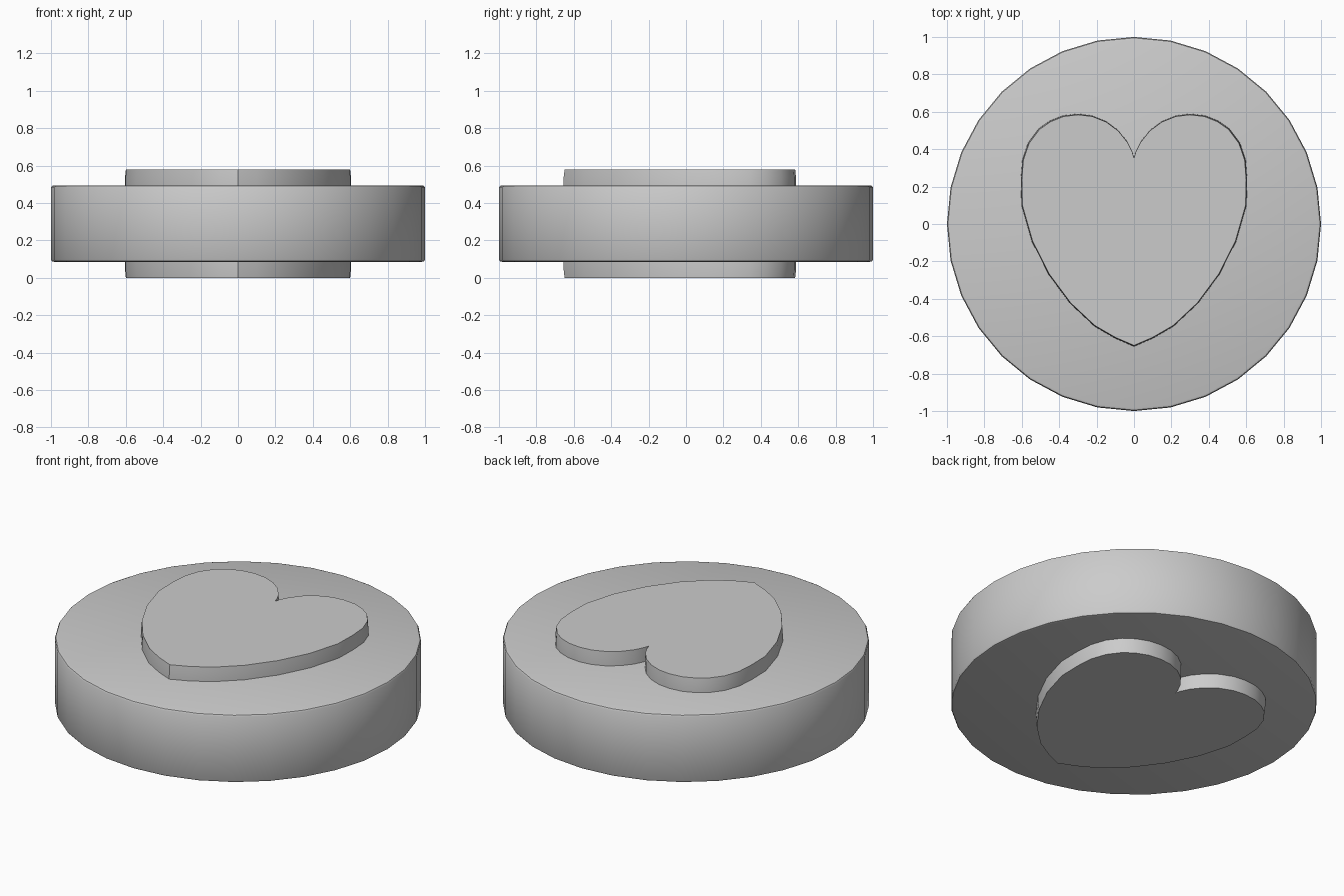
import bpy, bmesh, math

if "Cube" in bpy.data.objects:
    bpy.data.objects.remove(bpy.data.objects["Cube"])


def loft(name, outline, levels):
    """Stack scaled copies of an outline at (scale, z) levels and cap both ends."""
    bm = bmesh.new()
    rings = [[bm.verts.new((x * s, y * s, z)) for x, y in outline] for s, z in levels]
    n = len(outline)
    for low, high in zip(rings, rings[1:]):
        for i in range(n):
            j = (i + 1) % n
            bm.faces.new((low[i], low[j], high[j], high[i]))
    bm.faces.new(rings[0][::-1])
    bm.faces.new(rings[-1])
    bmesh.ops.recalc_face_normals(bm, faces=bm.faces)
    mesh = bpy.data.meshes.new(name)
    bm.to_mesh(mesh)
    bm.free()
    obj = bpy.data.objects.new(name, mesh)
    bpy.context.collection.objects.link(obj)
    bpy.ops.object.select_all(action='DESELECT')
    obj.select_set(True)
    bpy.context.view_layer.objects.active = obj
    bpy.ops.object.shade_smooth_by_angle(angle=math.radians(30))
    return obj


# Round disc with a fine softened rim
circle = [(math.cos(2 * math.pi * i / 32), math.sin(2 * math.pi * i / 32)) for i in range(32)]
loft("disc", circle, [(0.984, 0.086), (0.995, 0.089), (1, 0.098),
                      (1, 0.482), (0.995, 0.491), (0.984, 0.495)])

# Heart raised from both faces: right half from bottom tip to notch, mirrored
half = [(0, -0.655), (0.1, -0.612), (0.212, -0.547), (0.342, -0.425), (0.457, -0.27),
        (0.547, -0.092), (0.602, 0.1), (0.605, 0.24), (0.597, 0.345), (0.566, 0.435),
        (0.51, 0.51), (0.45, 0.552), (0.38, 0.58), (0.3, 0.589), (0.225, 0.58),
        (0.15, 0.55), (0.085, 0.502), (0.035, 0.44), (0.01, 0.39), (0, 0.355)]
heart = half + [(-x, y) for x, y in half[-2:0:-1]]
loft("heart", heart, [(0.991, 0), (0.998, 0.04), (1, 0.085),
                      (1, 0.495), (0.998, 0.54), (0.991, 0.58)])
